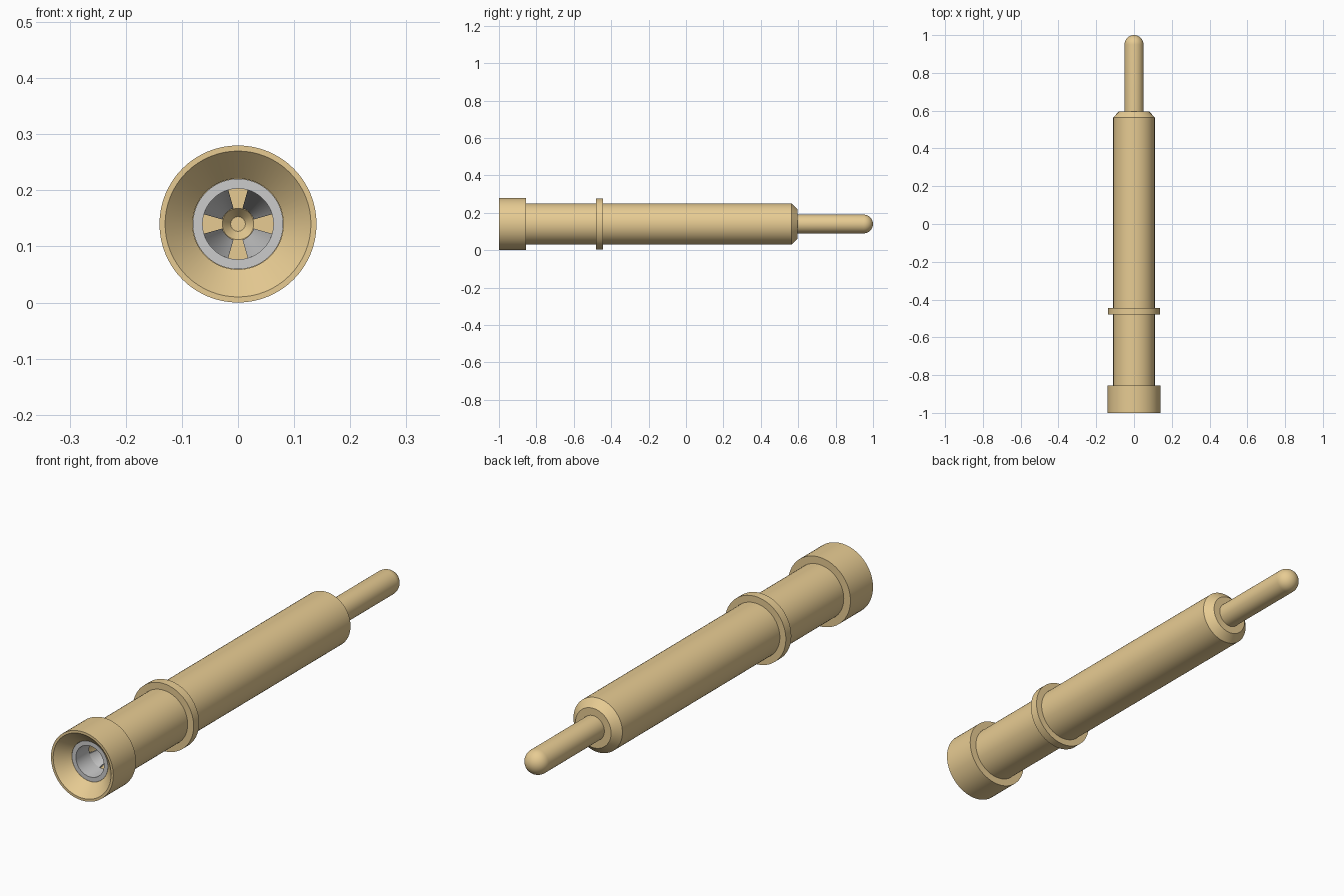
import bpy, bmesh, math

if "Cube" in bpy.data.objects:
    bpy.data.objects.remove(bpy.data.objects["Cube"])

AXIS_Z = 0.14   # height of the long axis above the ground


def material(name, color):
    m = bpy.data.materials.new(name)
    m.diffuse_color = color
    m.use_nodes = True
    m.node_tree.nodes["Principled BSDF"].inputs["Base Color"].default_value = m.diffuse_color
    return m


brass = material("brass", (0.80, 0.60, 0.29, 1))


def lathe(name, profile, mat=None, closed=False, start=0, sweep=360, steps=64):
    """Revolve (radius, y) points round the y axis; partial sweeps are capped."""
    full = sweep == 360
    bm = bmesh.new()
    rings = []
    for i in range(steps if full else steps + 1):
        a = math.radians(start + sweep * i / steps)
        rings.append([bm.verts.new((r * math.cos(a), y, AXIS_Z + r * math.sin(a)))
                      for r, y in profile])
    n = len(profile)
    for i in range(steps):
        p, q = rings[i], rings[(i + 1) % len(rings)]
        for j in range(n if closed else n - 1):
            k = (j + 1) % n
            bm.faces.new((p[j], p[k], q[k], q[j]))
    if not full:
        bm.faces.new(rings[0])
        bm.faces.new(rings[-1])
    # merge points that meet on the axis
    bmesh.ops.remove_doubles(bm, verts=bm.verts, dist=1e-5)
    bmesh.ops.recalc_face_normals(bm, faces=bm.faces)
    mesh = bpy.data.meshes.new(name)
    bm.to_mesh(mesh)
    bm.free()
    ob = bpy.data.objects.new(name, mesh)
    bpy.context.collection.objects.link(ob)
    if mat:
        mesh.materials.append(mat)
    bpy.ops.object.select_all(action='DESELECT')
    ob.select_set(True)
    bpy.context.view_layer.objects.active = ob
    bpy.ops.object.shade_smooth_by_angle(angle=math.radians(25))
    return ob


# Barrel with head, collar, chamfered nose, rounded pin and a blind bore
tip = 0.05
pin_tip = [(tip * math.cos(math.radians(t)), 0.95 + tip * math.sin(math.radians(t)))
           for t in range(0, 90, 10)] + [(0, 1)]
outer = [(0.14, -1), (0.14, -0.855), (0.11, -0.855), (0.11, -0.48),
         (0.137, -0.48), (0.137, -0.445), (0.11, -0.445), (0.11, 0.565),
         (0.08, 0.595), (0.05, 0.595)]
bore = [(0, -0.60), (0.013, -0.60), (0.028, -0.62), (0.081, -0.62),
        (0.081, -0.95), (0.13, -1)]
lathe("contact_body", bore + outer + pin_tip, brass)

# Grey sleeve pressed into the bore
lathe("clip_sleeve", [(0.0805, -0.95), (0.063, -0.95), (0.063, -0.865),
                      (0.0805, -0.865)], closed=True)

# Four spring fingers converging inside the sleeve
for i in range(4):
    lathe(f"clip_finger_{i + 1}",
          [(0.063, -0.865), (0.029, -0.70), (0.038, -0.70), (0.073, -0.865)],
          closed=True, start=90 * i + 16, sweep=58, steps=12)
